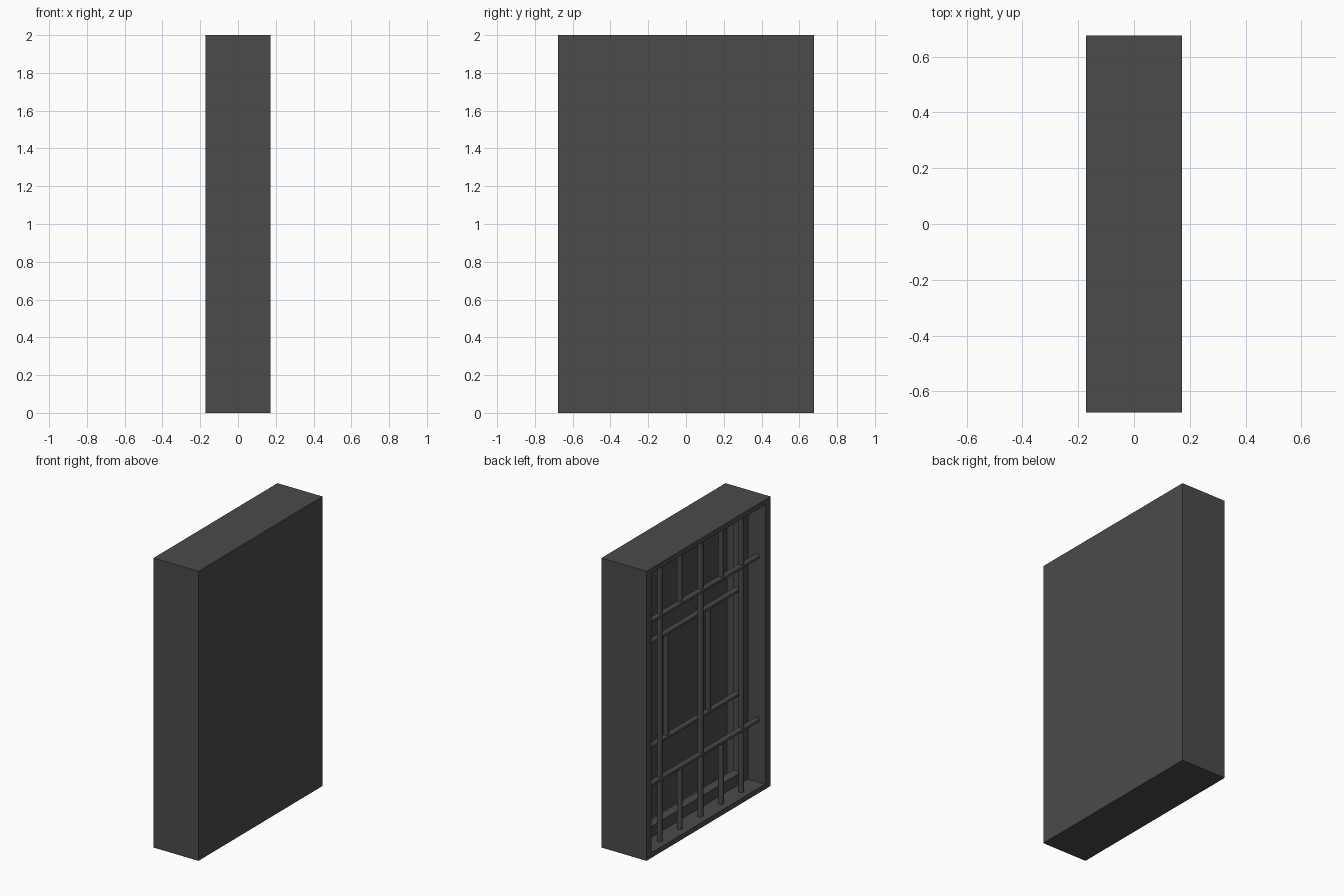
import bpy, bmesh, math
from mathutils import Matrix, Vector

if "Cube" in bpy.data.objects:
    bpy.data.objects.remove(bpy.data.objects["Cube"])

mat = bpy.data.materials.new("charcoal")
mat.diffuse_color = (0.07, 0.07, 0.07, 1)
mat.use_nodes = True
mat.node_tree.nodes["Principled BSDF"].inputs["Base Color"].default_value = mat.diffuse_color

FX, FY = 0.172, 0.677      # outer half sizes
OPEN_Y, OPEN_Z = 0.62, 0.035   # cavity: half width, margin in z
IN_Y, IN_Z = 0.545, 0.11       # opening of the inner ring
RING_A, RING_B = -0.04, 0.02   # x range of the inner ring
PANEL = 0.122                  # x of the inside of the back wall


def finish(bm, name):
    bmesh.ops.recalc_face_normals(bm, faces=bm.faces)
    me = bpy.data.meshes.new(name)
    bm.to_mesh(me)
    bm.free()
    ob = bpy.data.objects.new(name, me)
    bpy.context.collection.objects.link(ob)
    me.materials.append(mat)
    return ob


# Casing: nested rectangular loops bridged from the back, round the rim, past the ring, to the back wall
bm = bmesh.new()
loops = []
for x, hy, m in [(FX, FY, 0), (-FX, FY, 0), (-FX, OPEN_Y, OPEN_Z), (RING_A, OPEN_Y, OPEN_Z),
                 (RING_A, IN_Y, IN_Z), (RING_B, IN_Y, IN_Z), (RING_B, OPEN_Y, OPEN_Z),
                 (PANEL, OPEN_Y, OPEN_Z)]:
    loops.append([bm.verts.new((x, y, z)) for y, z in
                  ((-hy, m), (hy, m), (hy, 2 - m), (-hy, 2 - m))])
for a, b in zip(loops, loops[1:]):
    for i in range(4):
        j = (i + 1) % 4
        bm.faces.new((a[i], a[j], b[j], b[i]))
bm.faces.new(loops[0])
bm.faces.new(loops[-1])
finish(bm, "window_frame")


def bar(name, p, q, r=0.018):
    """Round bar between two points."""
    p, q = Vector(p), Vector(q)
    d = q - p
    bm = bmesh.new()
    bmesh.ops.create_cone(bm, cap_ends=True, segments=12, radius1=r, radius2=r, depth=d.length,
                          matrix=Matrix.Translation((p + q) / 2) @
                          d.to_track_quat('Z', 'Y').to_matrix().to_4x4())
    ob = finish(bm, name)
    for f in ob.data.polygons:
        f.use_smooth = len(f.vertices) == 4
    return ob


# Outer lattice
XO, LOW, HIGH = -0.11, 0.465, 1.593
for z in (LOW, HIGH):
    bar("outer_cross_bar", (XO, -OPEN_Y, z), (XO, OPEN_Y, z))
for y in (-0.445, 0, 0.445):
    bar("outer_long_bar", (XO, y, OPEN_Z), (XO, y, 2 - OPEN_Z))
for y in (-0.225, 0.225):
    bar("outer_lower_bar", (XO, y, OPEN_Z), (XO, y, LOW))
    bar("outer_upper_bar", (XO, y, HIGH), (XO, y, 2 - OPEN_Z))

# Inner lattice
XI, LOW_I, HIGH_I = -0.008, 0.645, 1.365
for z in (LOW_I, HIGH_I):
    bar("inner_cross_bar", (XI, -IN_Y, z), (XI, IN_Y, z))
for y in (-0.23, 0.23):
    bar("inner_upright", (XI, y, LOW_I), (XI, y, HIGH_I))
